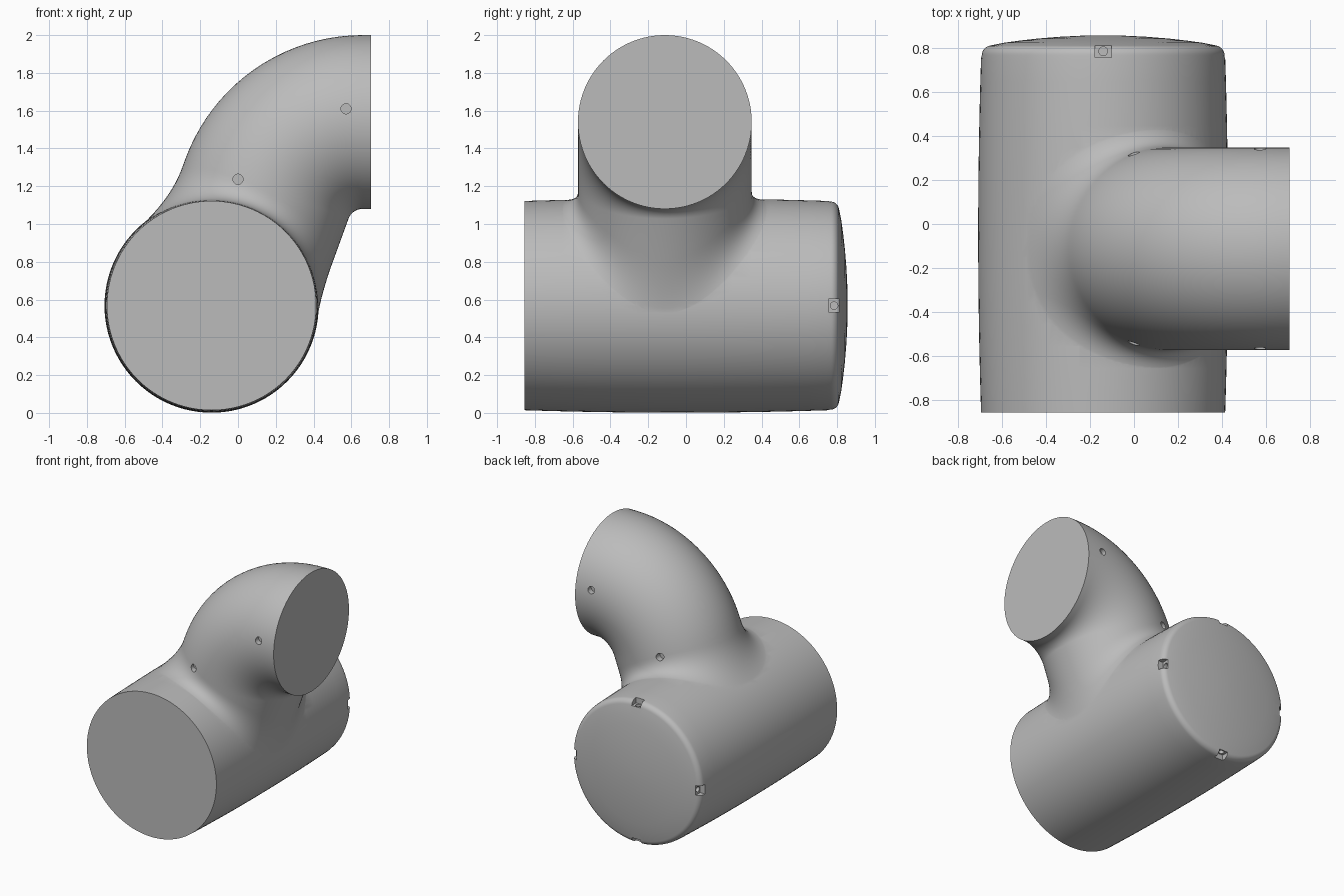
import bpy, bmesh, math
from mathutils import Vector, Matrix

cube = bpy.data.objects.get("Cube")
if cube:
    bpy.data.objects.remove(cube, do_unlink=True)

grey = bpy.data.materials.new("light_grey")
grey.use_nodes = True
grey.diffuse_color = (0.5, 0.5, 0.5, 1)
grey.node_tree.nodes["Principled BSDF"].inputs["Base Color"].default_value = (0.5, 0.5, 0.5, 1)

AXIS = Vector((-0.14, 0, 0.568))    # centre of the main barrel, which runs along y
PIPE_Y, PIPE_R, BEND_R = -0.112, 0.46, 0.54
BEND = Vector((0.66, PIPE_Y, 1.0))  # centre of the elbow bend
END = math.radians(70)
SIDES = 96


def barrel_radius(y):
    return 0.567 - 0.013 * ((y + 0.05) / 0.8) ** 2


def loft(name, rings):
    """Skin a list of equal rings and close both ends."""
    bm = bmesh.new()
    loops = [[bm.verts.new(p) for p in ring] for ring in rings]
    for a, b in zip(loops, loops[1:]):
        for i in range(len(a)):
            j = (i + 1) % len(a)
            bm.faces.new((a[i], a[j], b[j], b[i]))
    bm.faces.new(loops[0])
    last = loops[-1]
    mid = bm.verts.new(sum((v.co for v in last), Vector()) / len(last))
    for i in range(len(last)):
        bm.faces.new((last[i], last[(i + 1) % len(last)], mid))
    bmesh.ops.recalc_face_normals(bm, faces=bm.faces)
    return finish(name, bm)


def finish(name, bm):
    mesh = bpy.data.meshes.new(name)
    bm.to_mesh(mesh)
    bm.free()
    mesh.materials.append(grey)
    obj = bpy.data.objects.new(name, mesh)
    bpy.context.collection.objects.link(obj)
    return obj


# Main barrel with rounded rim and domed rear cap
profile = [(y, barrel_radius(y)) for y in (-0.855 + 0.1 * i for i in range(17))]
for i in range(9):
    a = math.radians(80) * i / 8
    profile.append((0.765 + 0.045 * math.sin(a), 0.507 + 0.045 * math.cos(a)))
for r in (0.45, 0.38, 0.3, 0.2, 0.1, 0.02):
    profile.append((0.856 - 0.044 * (r / 0.515) ** 2, r))
angles = [math.tau * i / SIDES for i in range(SIDES)]
barrel = loft("barrel_shell", [
    [AXIS + Vector((r * math.cos(a), y, r * math.sin(a))) for a in angles]
    for y, r in profile])


# Elbow pipe, with its lower end flared onto the barrel
def pipe_normal(bend, t):
    return Vector((-math.sin(bend) * math.cos(t), math.sin(t), math.cos(bend) * math.cos(t)))


def pipe_ring(bend, shift=0):
    mid = BEND + BEND_R * pipe_normal(bend, 0) + Vector((shift, 0, 0))
    return [mid + PIPE_R * pipe_normal(bend, t) for t in angles]


def flare(start, t):
    """Curve leaving the pipe at start and landing on the barrel."""
    d = Vector((-math.cos(END), 0, -math.sin(END)))
    rel = Vector((start.x - AXIS.x, 0, start.z - AXIS.z))
    r = barrel_radius(start.y)
    along = rel.dot(d)
    hit = start + d * (-along - math.sqrt(along ** 2 - rel.length_squared + r * r))
    n = Vector((hit.x - AXIS.x, 0, hit.z - AXIS.z)).normalized()
    out = pipe_normal(END, t)
    out = (out - n * out.dot(n)).normalized() * (0.11 + 0.09 * max(0, math.cos(t)) ** 2)
    p0 = hit - d * (0.105 + 0.12 * math.cos(t) ** 2)
    p1 = hit - d * ((out.x ** 2 + out.z ** 2) / (2 * r) / max(0.3, -d.dot(n)))
    p2 = hit + out
    n2 = Vector((p2.x - AXIS.x, 0, p2.z - AXIS.z)).normalized()
    p2 = Vector((AXIS.x, p2.y, AXIS.z)) + n2 * (barrel_radius(p2.y) - 0.003)
    steps = [k / 12 for k in range(13)]
    return [p0 * (1 - s) ** 2 + p1 * 2 * s * (1 - s) + p2 * s * s for s in steps]


rings = [pipe_ring(0, 0.045)] + [pipe_ring(END * i / 20) for i in range(21)]
flares = [flare(p, t) for p, t in zip(rings[-1], angles)]
rings += [list(ring) for ring in zip(*flares)]
elbow = loft("elbow_shell", rings)

# Cutters: four screw holes in the elbow, four notches in the rear rim
holes = bmesh.new()
for side in (-1, 1):
    for x, z in ((0.0, 1.237), (0.572, 1.61)):
        offset = math.hypot(x - BEND.x, z - BEND.z) - BEND_R if x < BEND.x - 0.2 else z - 1.54
        y = PIPE_Y + side * math.sqrt(PIPE_R ** 2 - offset ** 2)
        bmesh.ops.create_cone(
            holes, cap_ends=True, segments=24, radius1=0.027, radius2=0.027, depth=0.08,
            matrix=Matrix.Translation((x, y, z)) @ Matrix.Rotation(math.pi / 2, 4, "X"))
hole_cutter = finish("screw_hole_cutter", holes)

notches, pins = bmesh.new(), bmesh.new()
for k in range(4):
    turn = Matrix.Translation(AXIS) @ Matrix.Rotation(k * math.pi / 2, 4, "Y")
    bmesh.ops.create_cube(notches, size=1, matrix=turn
                          @ Matrix.Translation((0, 0.787, 0.55))
                          @ Matrix.Diagonal((0.074, 0.062, 0.08, 1)))
    bmesh.ops.create_cone(pins, cap_ends=True, segments=20, radius1=0.02, radius2=0.02,
                          depth=0.1, matrix=turn @ Matrix.Translation((0, 0.784, 0.5)))
notch_cutter = finish("rim_notch_cutter", notches)
pin_cutter = finish("rim_pin_cutter", pins)


def combine(obj, other, operation):
    mod = obj.modifiers.new(operation.lower(), "BOOLEAN")
    mod.operation, mod.solver, mod.object = operation, "EXACT", other
    bpy.context.view_layer.objects.active = obj
    bpy.ops.object.modifier_apply(modifier=mod.name)
    bpy.data.objects.remove(other, do_unlink=True)


combine(barrel, elbow, "UNION")
combine(barrel, hole_cutter, "DIFFERENCE")
combine(barrel, notch_cutter, "DIFFERENCE")
combine(barrel, pin_cutter, "DIFFERENCE")
barrel.name = "joint_housing"

bpy.ops.object.select_all(action="DESELECT")
barrel.select_set(True)
bpy.context.view_layer.objects.active = barrel
bpy.ops.object.shade_smooth_by_angle(angle=math.radians(35))
